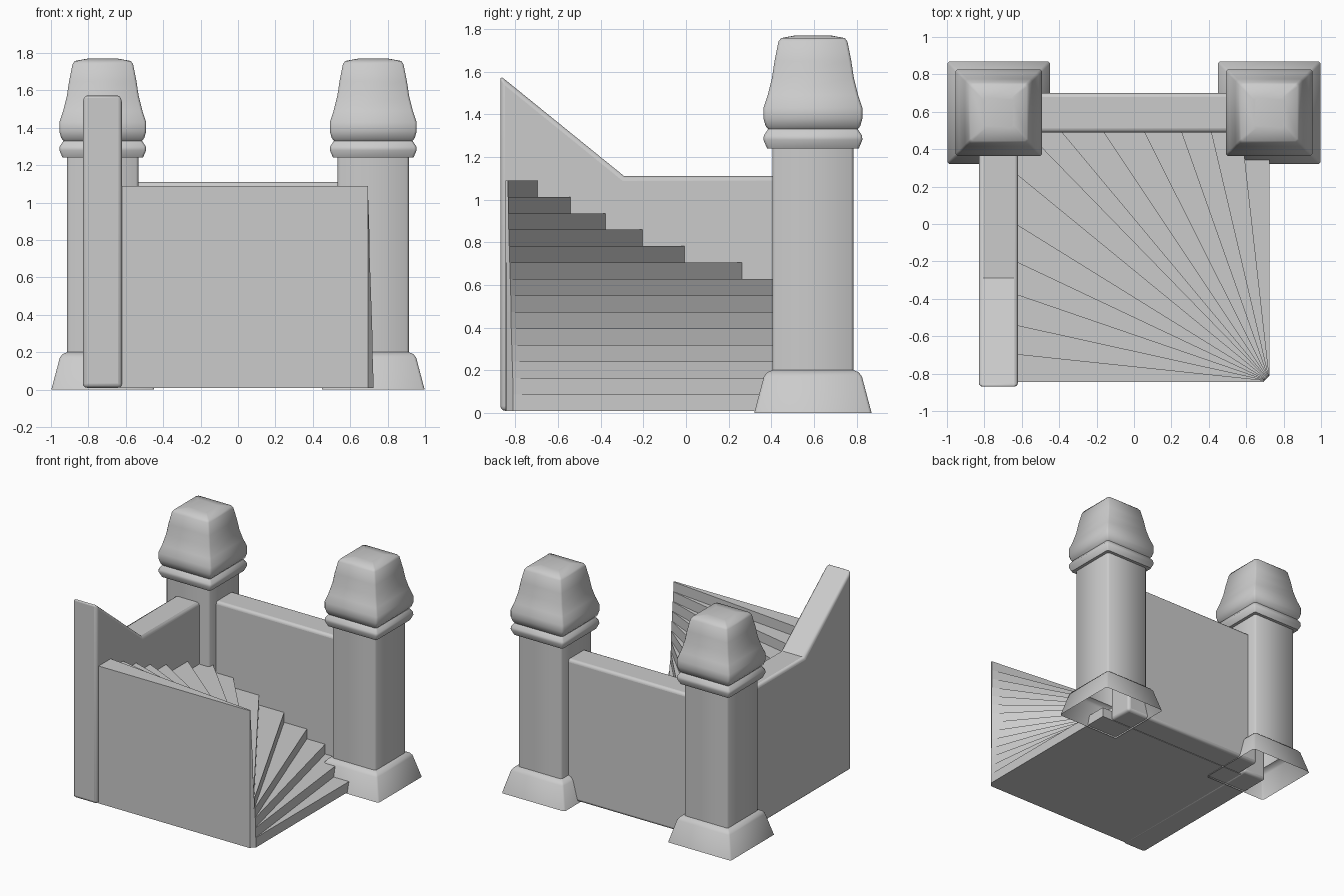
import bpy, bmesh, math

cube = bpy.data.objects.get("Cube")
if cube:
    bpy.data.objects.remove(cube, do_unlink=True)

# One plain stone colour
stone = bpy.data.materials.new("grey_stone")
stone.use_nodes = True
COLOR = (0.6, 0.6, 0.6, 1)
stone.diffuse_color = COLOR
stone.node_tree.nodes["Principled BSDF"].inputs["Base Color"].default_value = COLOR


def finish(bm, name, bevel=0, angle=30):
    """Turn a bmesh into a shaded, optionally bevelled object."""
    bmesh.ops.recalc_face_normals(bm, faces=bm.faces)
    mesh = bpy.data.meshes.new(name)
    bm.to_mesh(mesh)
    bm.free()
    mesh.materials.append(stone)
    obj = bpy.data.objects.new(name, mesh)
    bpy.context.collection.objects.link(obj)
    if bevel:
        mod = obj.modifiers.new("rounded_edges", 'BEVEL')
        mod.width = bevel
        mod.segments = 3
        mod.limit_method = 'ANGLE'
        mod.angle_limit = math.radians(60)
    bpy.ops.object.select_all(action='DESELECT')
    bpy.context.view_layer.objects.active = obj
    obj.select_set(True)
    bpy.ops.object.shade_smooth_by_angle(angle=math.radians(angle))
    return obj


def prism(bm, points, offset):
    """Extrude a closed outline along an offset."""
    face = bm.faces.new([bm.verts.new(p) for p in points])
    ext = bmesh.ops.extrude_face_region(bm, geom=[face], use_keep_orig=True)
    moved = [g for g in ext["geom"] if isinstance(g, bmesh.types.BMVert)]
    bmesh.ops.translate(bm, verts=moved, vec=offset)


def square_ring(bm, cx, cy, half, z, cut):
    """Square loop with cut corners."""
    c = half - cut
    plan = [(half, -c), (half, c), (c, half), (-c, half),
            (-half, c), (-half, -c), (-c, -half), (c, -half)]
    return [bm.verts.new((cx + x, cy + y, z)) for x, y in plan]


# Pillars: flared foot, square shaft, collar and bulging cap (half width, height)
PILLAR = [(0.275, 0), (0.23, 0.17), (0.215, 0.19), (0.19, 0.2),
          (0.19, 1.24), (0.215, 1.24), (0.232, 1.28), (0.23, 1.3), (0.21, 1.33),
          (0.222, 1.345), (0.232, 1.38), (0.232, 1.43), (0.212, 1.49),
          (0.192, 1.57), (0.18, 1.65), (0.162, 1.74), (0.15, 1.757), (0.08, 1.77)]


def pillar(name, cx, cy):
    bm = bmesh.new()
    rings = [square_ring(bm, cx, cy, h, z, 0.012) for h, z in PILLAR]
    for low, high in zip(rings, rings[1:]):
        for i in range(8):
            j = (i + 1) % 8
            bm.faces.new((low[i], low[j], high[j], high[i]))
    bm.faces.new(rings[-1])
    finish(bm, name, angle=50)


for side, name in ((1, "left_pillar"), (-1, "right_pillar")):
    pillar(name, side * 0.723, 0.595)

# Side wall with a raised sloping front end
bm = bmesh.new()
profile = [(-0.87, 0.01), (-0.87, 1.58), (-0.29, 1.11), (0.55, 1.11), (0.55, 0.01)]
prism(bm, [(-0.83, y, z) for y, z in profile], (0.21, 0, 0))
finish(bm, "side_wall", bevel=0.022)

# Back wall between the pillars
bm = bmesh.new()
profile = [(0.49, 0.01), (0.70, 0.01), (0.70, 1.11), (0.49, 1.11)]
prism(bm, [(-0.62, y, z) for y, z in profile], (1.26, 0, 0))
finish(bm, "back_wall", bevel=0.022)

# Winding steps fanning around the front corner
INNER_X, BACK_Y, FRONT_Y = -0.63, 0.50, -0.842
riser_ends = [(x, BACK_Y) for x in (0.725, 0.575, 0.413, 0.253, 0.053, -0.167, -0.392, -0.58)]
riser_ends += [(INNER_X, y) for y in (0.27, 0.0, -0.2, -0.375, -0.54, -0.695)]
count = len(riser_ends)
rise = 1.08 / count
bm = bmesh.new()
for k, end in enumerate(riser_ends):
    t = k / (count - 1)
    outline = [(0.725 - 0.03 * t, -0.81 - 0.025 * t), end]
    if end[1] == BACK_Y:
        outline.append((INNER_X, BACK_Y))
    outline += [(INNER_X, FRONT_Y), (0.694, FRONT_Y)]
    z = 0.01 + k * rise
    prism(bm, [(x, y, z) for x, y in outline], (0, 0, rise))
finish(bm, "winding_steps")

# Flat panel closing the front of the steps
bm = bmesh.new()
panel = [(-0.63, 0.01), (0.695, 0.01), (0.695, 1.09), (-0.63, 1.09)]
prism(bm, [(x, -0.846, z) for x, z in panel], (0, 0.005, 0))
finish(bm, "stair_front_panel")
